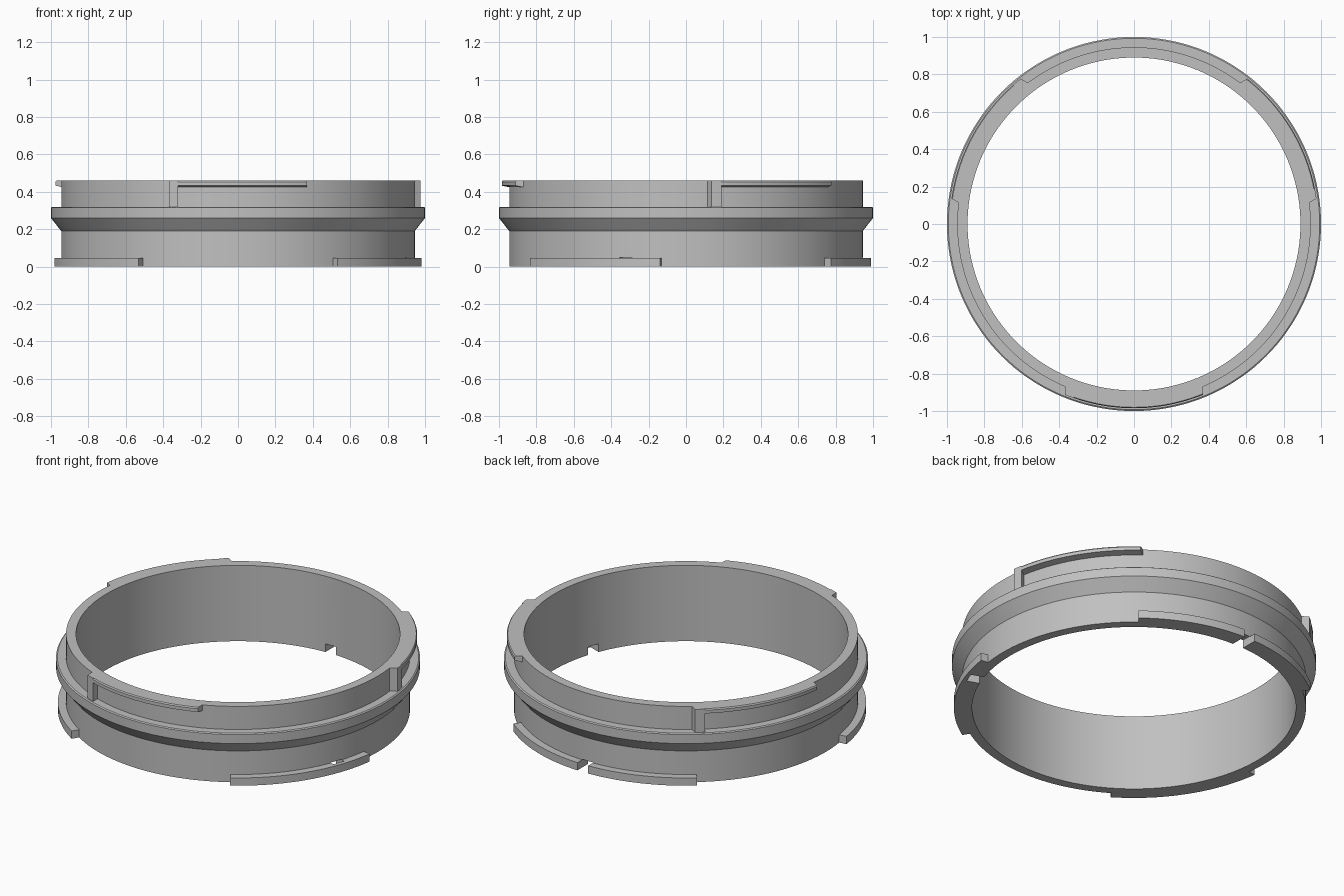
import bpy, bmesh
from math import sin, cos, radians, sqrt, asin, pi

if "Cube" in bpy.data.objects:
    bpy.data.objects.remove(bpy.data.objects["Cube"])

grey = bpy.data.materials.new("plain grey")
grey.use_nodes = True
COLOUR = (0.53, 0.53, 0.53, 1)
grey.diffuse_color = COLOUR
grey.node_tree.nodes["Principled BSDF"].inputs["Base Color"].default_value = COLOUR

WALL_IN, WALL_OUT, TOP = 0.89, 0.945, 0.46
LUG_OUT = 0.99


def sweep(name, profile, angle_at, steps, closed=False):
    """Sweep an (r, z) profile round z; angle_at(t, r) gives the angle for t in 0..1."""
    bm = bmesh.new()
    rows = []
    for i in range(steps if closed else steps + 1):
        row = []
        for r, z in profile:
            a = angle_at(i / steps, r)
            row.append(bm.verts.new((r * cos(a), r * sin(a), z)))
        rows.append(row)
    n = len(profile)
    for i in range(steps):
        a, b = rows[i], rows[(i + 1) % len(rows)]
        for j in range(n):
            k = (j + 1) % n
            bm.faces.new((a[j], a[k], b[k], b[j]))
    if not closed:
        bm.faces.new(rows[0])
        bm.faces.new(rows[-1])
    bmesh.ops.recalc_face_normals(bm, faces=bm.faces)
    mesh = bpy.data.meshes.new(name)
    bm.to_mesh(mesh)
    bm.free()
    mesh.materials.append(grey)
    ob = bpy.data.objects.new(name, mesh)
    bpy.context.collection.objects.link(ob)
    return ob


def arc(start, end):
    """Arc with radial ends, in degrees."""
    return lambda t, r: radians(start + (end - start) * t)


def chord(centre, u0, u1):
    """Arc whose ends are parallel to the direction of its centre."""
    return lambda t, r: radians(centre) + asin((u0 + (u1 - u0) * t) / r)


def band(r0, r1, z0, z1):
    return [(r0, z0), (r1, z0), (r1, z1), (r0, z1)]


def activate(ob):
    bpy.ops.object.select_all(action='DESELECT')
    ob.select_set(True)
    bpy.context.view_layer.objects.active = ob


def cut(ob, cutter):
    mod = ob.modifiers.new("notch", 'BOOLEAN')
    mod.operation = 'DIFFERENCE'
    mod.solver = 'EXACT'
    mod.object = cutter
    activate(ob)
    bpy.ops.object.modifier_apply(modifier=mod.name)


# Tube with its flared flange
ring = sweep("ring_body", [
    (WALL_IN, 0), (WALL_OUT, 0), (WALL_OUT, 0.19), (1.0, 0.26), (1.0, 0.315),
    (0.993, 0.32), (WALL_OUT, 0.32), (WALL_OUT, TOP), (WALL_IN, TOP)],
    arc(0, 360), 144, closed=True)
parts = [ring]

# Upper bayonet lugs, each with a stop post at one end
lug_profile = [(0.92, 0.42), (WALL_OUT, 0.425), (0.985, 0.433), (0.985, 0.453),
               (0.98, TOP), (0.92, TOP)]
for i, centre in enumerate((30, 150, 270)):
    parts.append(sweep(f"upper_lug_{i + 1}", lug_profile, chord(centre, -0.37, 0.37), 20))
    parts.append(sweep(f"stop_post_{i + 1}", band(0.92, 0.985, 0.31, TOP),
                       chord(centre, -0.37, -0.32), 3))

# Lower lugs
foot = band(0.92, LUG_OUT, 0, 0.047)
left_lug = sweep("lower_lug_left", foot, arc(-57.5, -8), 20)
back_lug = sweep("lower_lug_back", foot, arc(51.5, 128.5), 31)
right_lug = sweep("lower_lug_right", foot, arc(188, 237.5), 20)
parts += [left_lug, back_lug, right_lug]

# Notches: one right through at the back, one pocket behind the left lug
back_cutter = sweep("back_notch_cutter", band(0.8, 1.1, -0.1, 0.05), chord(90, -0.036, 0.036), 1)
left_cutter = sweep("left_notch_cutter", band(0.8, 0.967, -0.1, 0.05), chord(-20, -0.036, 0.036), 1)
for ob, cutter in ((ring, back_cutter), (ring, left_cutter),
                   (back_lug, back_cutter), (left_lug, left_cutter)):
    cut(ob, cutter)
for cutter in (back_cutter, left_cutter):
    bpy.data.objects.remove(cutter)

# Smooth round walls with crisp edges
for ob in parts:
    activate(ob)
    bpy.ops.object.shade_smooth_by_angle(angle=radians(20))
